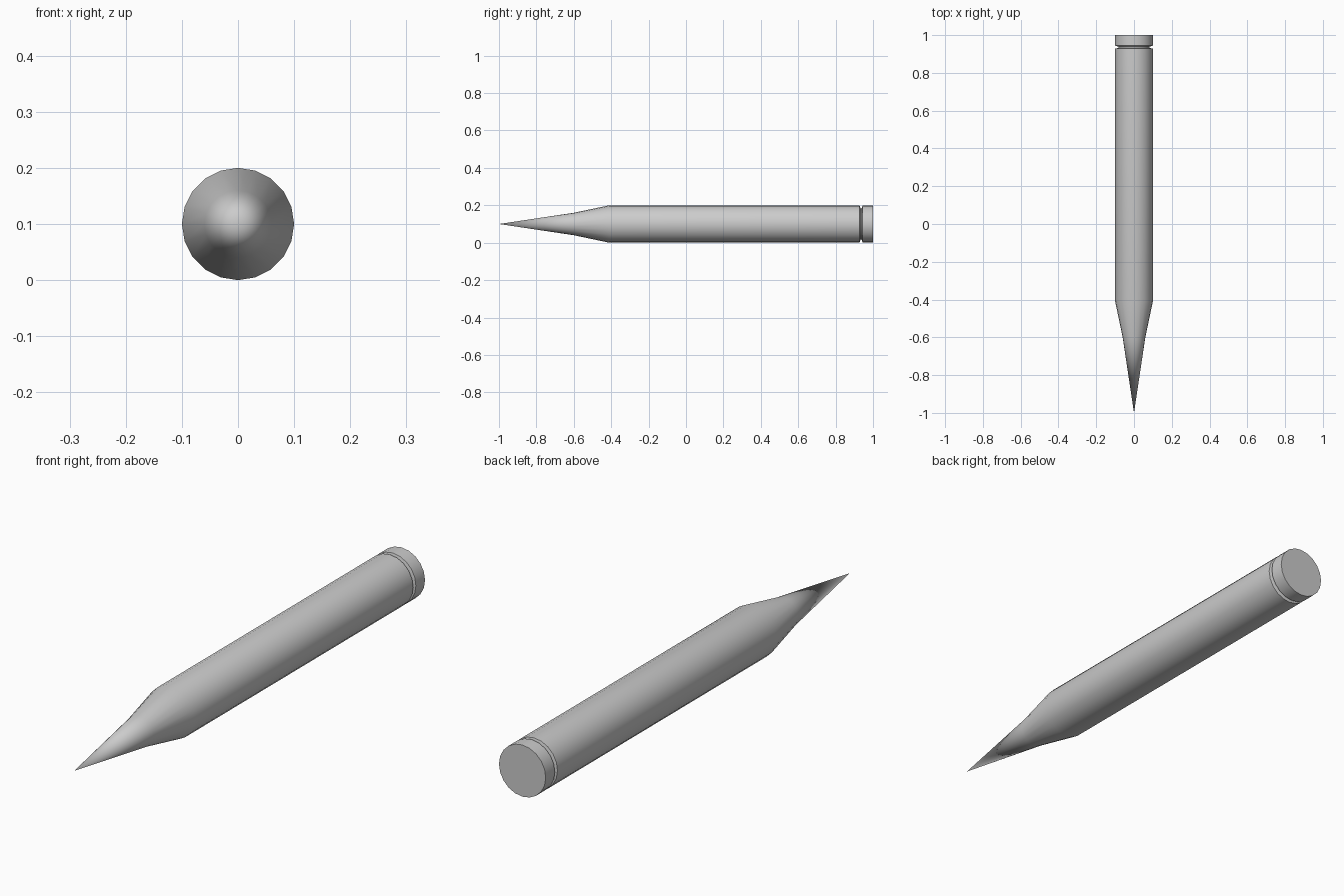
import bpy, bmesh
from math import cos, sin, tau, radians

if "Cube" in bpy.data.objects:
    bpy.data.objects.remove(bpy.data.objects["Cube"])

SIDES = 20
RADIUS = 0.1


def lathe_y(name, profile):
    """Turn (y, radius) points round the long axis; a zero radius makes a point."""
    bm = bmesh.new()
    rings = []
    for y, r in profile:
        n = SIDES if r > 0 else 1
        rings.append([bm.verts.new((r * cos(tau * i / SIDES), y, RADIUS + r * sin(tau * i / SIDES)))
                      for i in range(n)])
    for a, b in zip(rings, rings[1:]):
        for i in range(SIDES):
            j = (i + 1) % SIDES
            if len(a) == 1:
                bm.faces.new((a[0], b[i], b[j]))
            else:
                bm.faces.new((a[i], b[i], b[j], a[j]))
    bm.faces.new(rings[-1])
    bmesh.ops.recalc_face_normals(bm, faces=bm.faces)
    mesh = bpy.data.meshes.new(name)
    bm.to_mesh(mesh)
    bm.free()
    obj = bpy.data.objects.new(name, mesh)
    bpy.context.collection.objects.link(obj)
    bpy.context.view_layer.objects.active = obj
    obj.select_set(True)
    bpy.ops.object.shade_smooth_by_angle(angle=radians(30))
    obj.select_set(False)
    return obj


lathe_y("pencil", [
    (-1.0, 0), (-0.6, 0.06), (-0.41, RADIUS),       # sharpened tip
    (0.928, RADIUS),                                # barrel
    (0.933, 0.082), (0.939, 0.082),                 # groove
    (0.944, RADIUS), (1.0, RADIUS),                 # end cap
])
